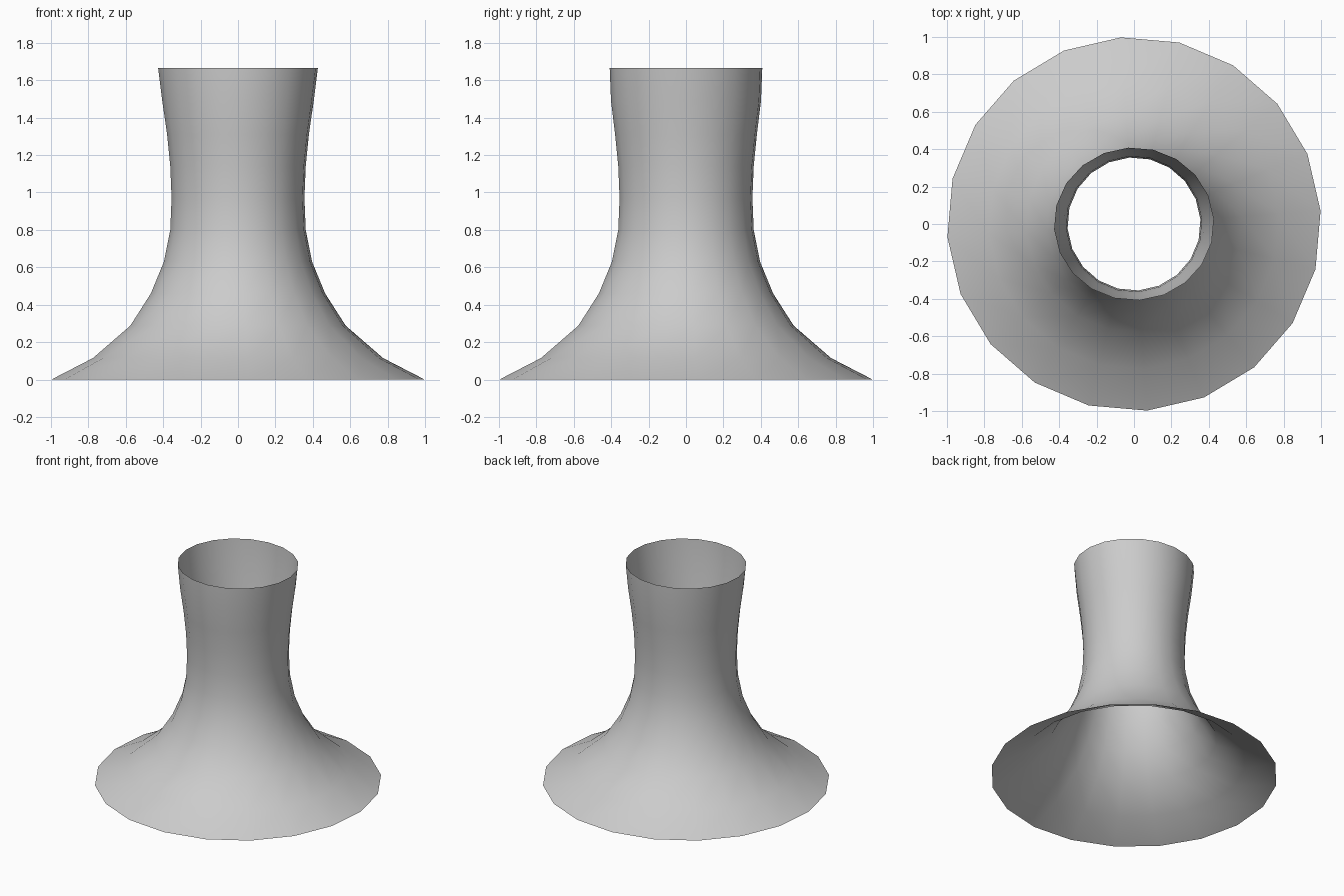
import bpy, bmesh, math

if "Cube" in bpy.data.objects:
    bpy.data.objects.remove(bpy.data.objects["Cube"])

SIDES = 20
OFFSET = math.radians(4)

# Profile rings: x radius, y radius, height
RINGS = [
    (1.0, 1.0, 0.0), (0.777, 0.777, 0.115), (0.577, 0.577, 0.288),
    (0.467, 0.467, 0.46), (0.397, 0.397, 0.63), (0.363, 0.363, 0.80),
    (0.356, 0.356, 0.97), (0.363, 0.363, 1.14), (0.380, 0.380, 1.31),
    (0.406, 0.402, 1.49), (0.428, 0.409, 1.665),
]

# Open flared tube: wide skirt, narrow waist, slightly oval mouth
bm = bmesh.new()
loops = []
for rx, ry, z in RINGS:
    angles = [OFFSET + math.tau * i / SIDES for i in range(SIDES)]
    loops.append([bm.verts.new((rx * math.cos(a), ry * math.sin(a), z)) for a in angles])
for low, high in zip(loops, loops[1:]):
    for i in range(SIDES):
        j = (i + 1) % SIDES
        face = bm.faces.new((low[i], low[j], high[j], high[i]))
        face.smooth = True

mesh = bpy.data.meshes.new("flared_tube")
bm.to_mesh(mesh)
bm.free()
tube = bpy.data.objects.new("flared_tube", mesh)
bpy.context.collection.objects.link(tube)
